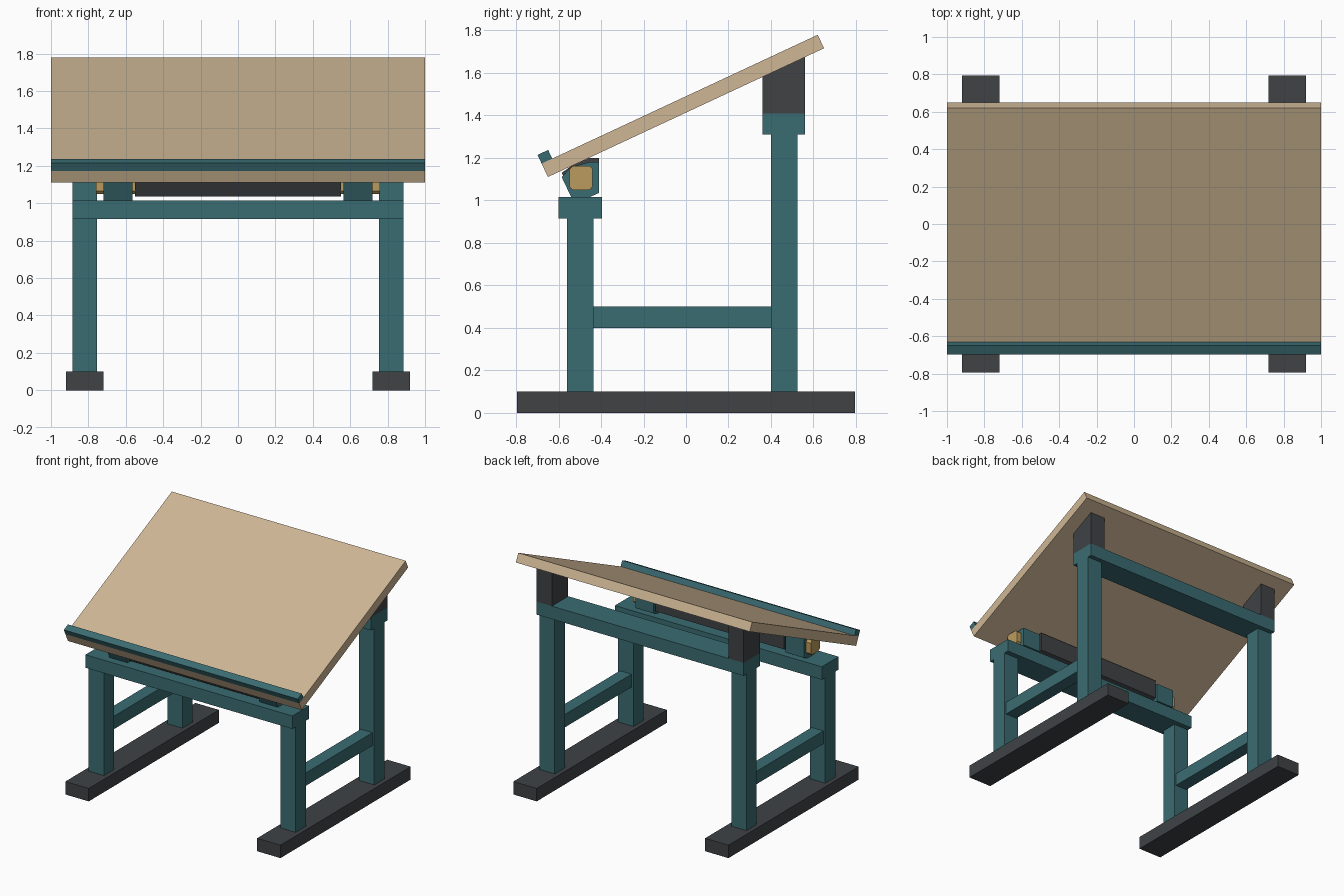
import bpy, bmesh
from math import radians
from mathutils import Matrix, Vector

if "Cube" in bpy.data.objects:
    bpy.data.objects.remove(bpy.data.objects["Cube"])


def material(name, rgb):
    m = bpy.data.materials.new(name)
    m.diffuse_color = (*rgb, 1)
    m.use_nodes = True
    m.node_tree.nodes["Principled BSDF"].inputs["Base Color"].default_value = m.diffuse_color
    return m


WOOD = material("pale_wood", (0.62, 0.47, 0.30))
TEAL = material("teal_paint", (0.042, 0.15, 0.17))
DARK = material("dark_grey", (0.05, 0.055, 0.06))
GOLD = material("golden_wood", (0.50, 0.33, 0.11))


def prism(name, profile, x0, x1, mat):
    """Extrude a (y, z) profile along x."""
    bm = bmesh.new()
    face = bm.faces.new([bm.verts.new((x0, y, z)) for y, z in profile])
    out = bmesh.ops.extrude_face_region(bm, geom=[face])
    moved = [v for v in out["geom"] if isinstance(v, bmesh.types.BMVert)]
    bmesh.ops.translate(bm, verts=moved, vec=(x1 - x0, 0, 0))
    bmesh.ops.recalc_face_normals(bm, faces=bm.faces)
    mesh = bpy.data.meshes.new(name)
    bm.to_mesh(mesh)
    bm.free()
    mesh.materials.append(mat)
    ob = bpy.data.objects.new(name, mesh)
    bpy.context.collection.objects.link(ob)
    return ob


def box(name, x, y, z, mat):
    return prism(name, [(y[0], z[0]), (y[1], z[0]), (y[1], z[1]), (y[0], z[1])], *x, mat)


# Tilted board; local origin is the lower front edge of its underside
TILT = radians(25)
ORIGIN = Vector((0, -0.65, 1.11))
SLOPE = 0.4663


def underside(y):
    return ORIGIN.z + (y - ORIGIN.y) * SLOPE


def tilted(ob):
    ob.data.transform(Matrix.Translation(ORIGIN) @ Matrix.Rotation(TILT, 4, 'X'))


tilted(box("drawing_board", (-1, 1), (0, 1.434), (0, 0.07), WOOD))
tilted(box("pencil_ledge", (-1, 1), (0, 0.055), (0.07, 0.115), TEAL))

# Cross rails
box("front_rail", (-0.885, 0.885), (-0.6, -0.395), (0.915, 1.015), TEAL)
box("rear_rail", (-0.885, 0.885), (0.36, 0.56), (1.31, 1.41), TEAL)

# Roller bar and its sleeve under the board, cut off at the board underside
y0, y1, z0, z1, c = -0.549, -0.439, 1.05, 1.162, 0.015
prism("roller_bar", [(y0 + c, z0), (y1 - c, z0), (y1, z0 + c), (y1, z1 - c),
                     (y1 - c, z1), (y0 + c, z1), (y0, z1 - c), (y0, z0 + c)], -0.76, 0.76, GOLD)
prism("roller_sleeve", [(-0.54, 1.035), (-0.455, 1.035), (-0.41, 1.055), (-0.41, 1.2),
                        (-0.455, 1.2), (-0.54, underside(-0.54)),
                        (-0.585, 1.13)], -0.55, 0.55, DARK)

# Everything that repeats on the left and right
for side, s in (("left", -1), ("right", 1)):
    leg_x = sorted((s * 0.755, s * 0.885))
    foot_x = sorted((s * 0.72, s * 0.92))
    bar_x = sorted((s * 0.77, s * 0.87))
    bracket_x = sorted((s * 0.565, s * 0.72))
    box(side + "_foot", foot_x, (-0.795, 0.795), (0, 0.1), DARK)
    box(side + "_front_leg", leg_x, (-0.56, -0.435), (0.1, 0.915), TEAL)
    box(side + "_rear_leg", leg_x, (0.4, 0.525), (0.1, 1.31), TEAL)
    box(side + "_stretcher", bar_x, (-0.435, 0.4), (0.4, 0.5), TEAL)
    prism(side + "_board_support", [(0.36, 1.41), (0.56, 1.41), (0.56, underside(0.56)),
                                    (0.36, underside(0.36))], *leg_x, DARK)
    prism(side + "_roller_bracket", [(-0.54, 1.015), (-0.455, 1.015), (-0.41, 1.035),
                                     (-0.41, 1.18), (-0.455, 1.18), (-0.54, 1.158),
                                     (-0.585, 1.11)], *bracket_x, TEAL)
